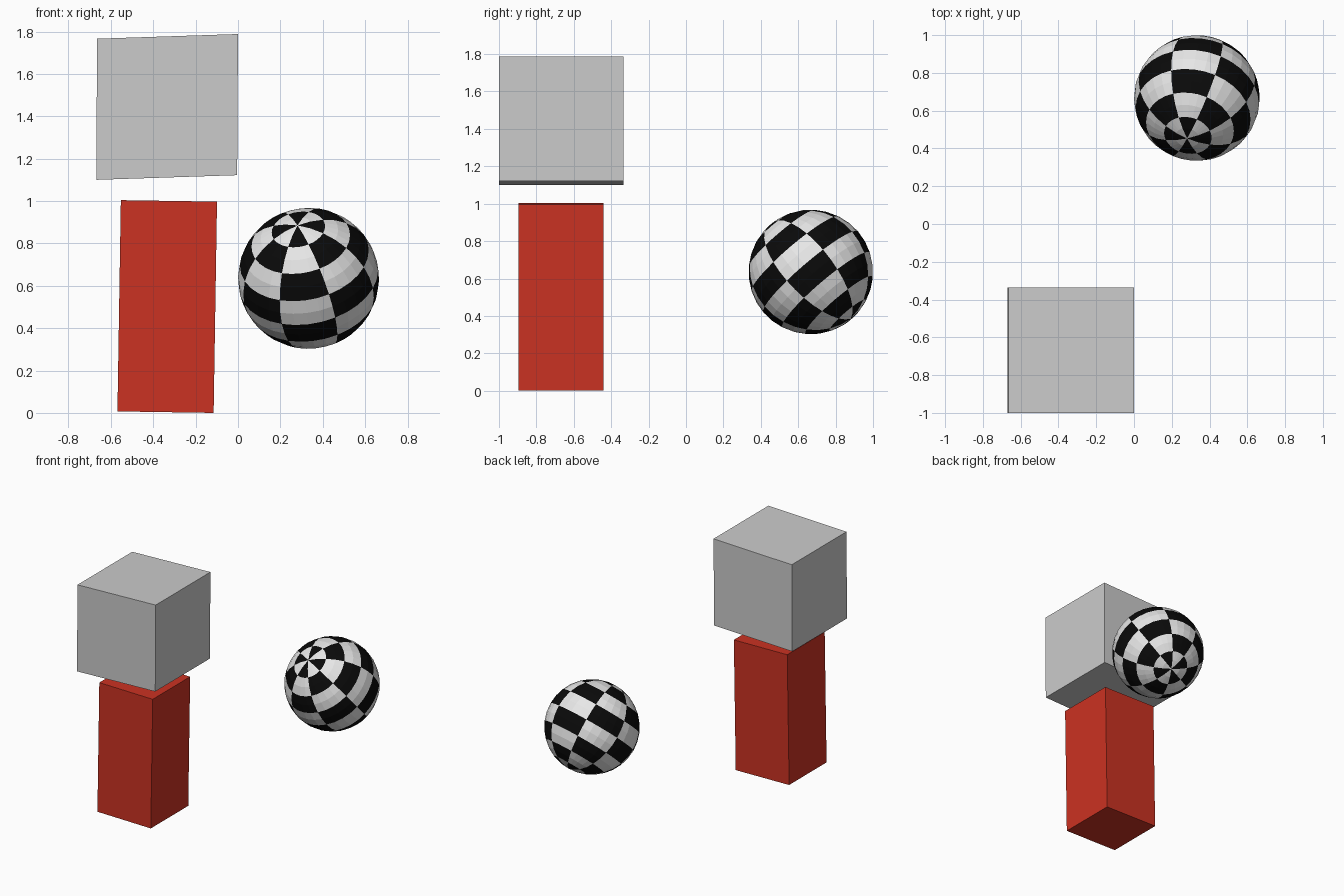
import bpy, bmesh, math
from mathutils import Vector, Matrix

if "Cube" in bpy.data.objects:
    bpy.data.objects.remove(bpy.data.objects["Cube"])


def material(name, rgb):
    m = bpy.data.materials.new(name)
    m.diffuse_color = (*rgb, 1)
    m.use_nodes = True
    m.node_tree.nodes["Principled BSDF"].inputs["Base Color"].default_value = m.diffuse_color
    return m


grey = material("light grey", (0.6, 0.6, 0.6))
red = material("red", (0.6, 0.032, 0.016))
white = material("white", (0.8, 0.8, 0.8))
black = material("black", (0.003, 0.003, 0.003))


def finish(name, bm, mats):
    me = bpy.data.meshes.new(name)
    bm.to_mesh(me)
    bm.free()
    for m in mats:
        me.materials.append(m)
    ob = bpy.data.objects.new(name, me)
    bpy.context.collection.objects.link(ob)
    return ob


def slanted_box(name, profile, y0, y1, mat):
    """Front outline in x, z pushed back along y."""
    bm = bmesh.new()
    face = bm.faces.new([bm.verts.new((x, y0, z)) for x, z in profile])
    ext = bmesh.ops.extrude_face_region(bm, geom=[face])
    verts = [v for v in ext["geom"] if isinstance(v, bmesh.types.BMVert)]
    bmesh.ops.translate(bm, verts=verts, vec=(0, y1 - y0, 0))
    bmesh.ops.recalc_face_normals(bm, faces=bm.faces)
    return finish(name, bm, [mat])


# Slightly tilted pillar and the block hovering above it
slanted_box("pillar", [(-0.569, 0.007), (-0.115, 0), (-0.099, 0.997), (-0.553, 1.004)],
            -0.895, -0.44, red)
slanted_box("block", [(-0.669, 1.10), (-0.004, 1.122), (0, 1.788), (-0.665, 1.766)],
            -1.0, -0.335, grey)

# Checkered ball: 8 sectors by 8 rings about a tilted axis
bm = bmesh.new()
bmesh.ops.create_uvsphere(bm, u_segments=32, v_segments=16, radius=0.333)
for f in bm.faces:
    c = f.calc_center_median()
    ring = int(math.acos(c.z / c.length) / (math.pi / 8))
    sector = math.floor(math.atan2(c.y, c.x) / (math.pi / 4) + 0.5)
    f.material_index = 1 if (ring + sector) % 2 == 0 else 0
pole = Vector((-0.156, -0.643, 0.75)).normalized()
front = Vector((1, 0, 0)).cross(pole).normalized()
side = pole.cross(front)
ball = finish("checkered_ball", bm, [white, black])
rot = Matrix((front, side, pole)).transposed().to_4x4()
ball.matrix_world = Matrix.Translation((0.333, 0.667, 0.635)) @ rot
